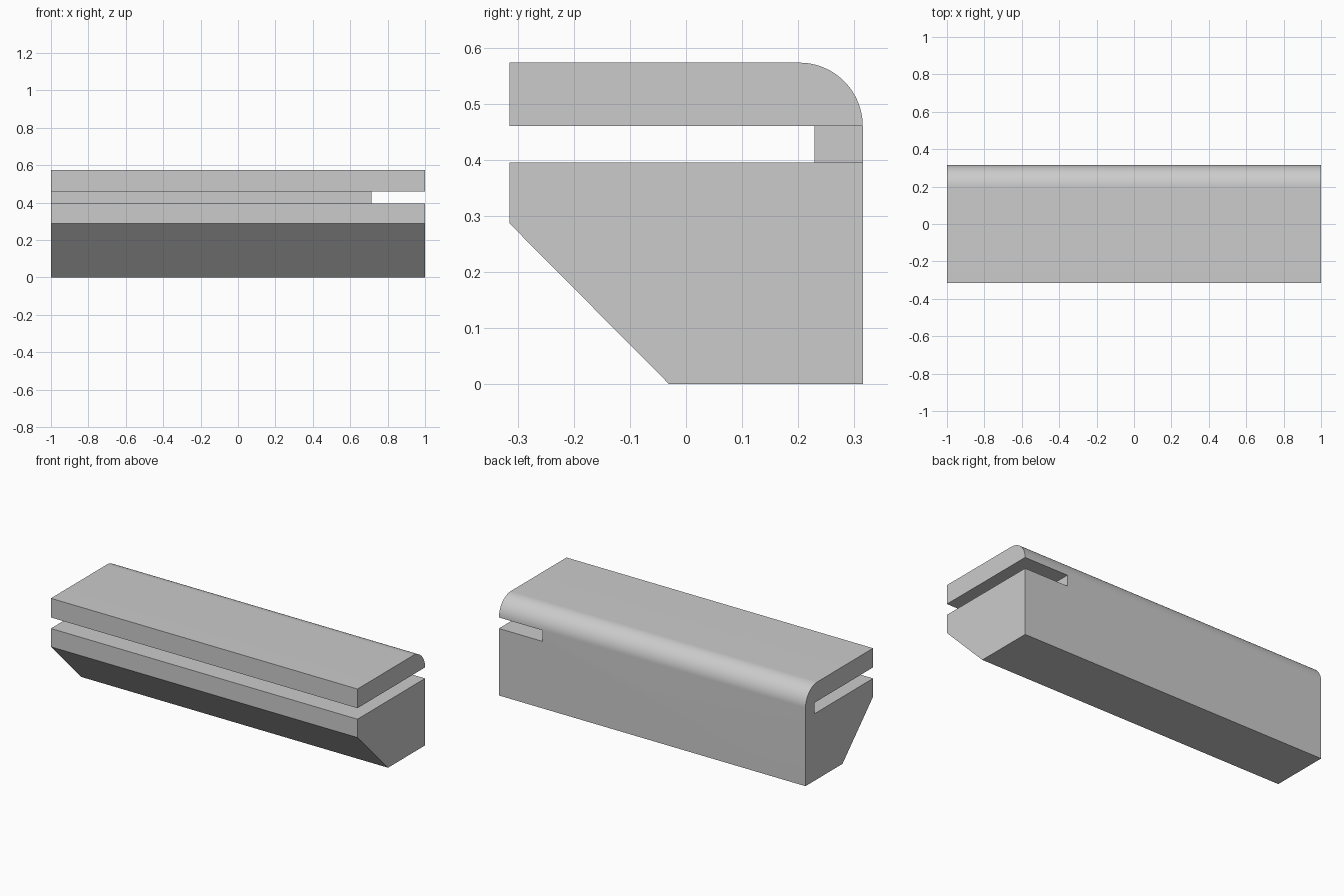
import bpy
import bmesh
from math import sin, cos, radians
from mathutils import Vector

cube = bpy.data.objects.get("Cube")
if cube:
    bpy.data.objects.remove(cube, do_unlink=True)

HALF, DEPTH, TOP = 1.0, 0.315, 0.573       # half length, half depth, height
SLOT_LOW, SLOT_HIGH = 0.395, 0.46
WALL_Y, NOTCH_X = 0.229, 0.714
RADIUS = TOP - SLOT_HIGH


def prism(name, outline, sweep):
    """Sweep a closed outline along a vector into a solid."""
    bm = bmesh.new()
    face = bm.faces.new([bm.verts.new(p) for p in outline])
    out = bmesh.ops.extrude_face_region(bm, geom=[face])
    verts = [g for g in out["geom"] if isinstance(g, bmesh.types.BMVert)]
    bmesh.ops.translate(bm, verts=verts, vec=Vector(sweep))
    bmesh.ops.recalc_face_normals(bm, faces=bm.faces)
    mesh = bpy.data.meshes.new(name)
    bm.to_mesh(mesh)
    bm.free()
    obj = bpy.data.objects.new(name, mesh)
    bpy.context.collection.objects.link(obj)
    return obj


grey = bpy.data.materials.new("plain_grey")
grey.use_nodes = True
colour = (0.6, 0.6, 0.6, 1.0)
grey.diffuse_color = colour
grey.node_tree.nodes["Principled BSDF"].inputs["Base Color"].default_value = colour

# Body: side profile with chamfered lower front and rounded upper back
steps = 24
profile = [(-0.03, 0), (DEPTH, 0)]
for i in range(steps + 1):
    a = radians(90 * i / steps)
    profile.append((DEPTH - RADIUS + RADIUS * cos(a), SLOT_HIGH + RADIUS * sin(a)))
profile += [(-DEPTH, TOP), (-DEPTH, 0.287)]
body = prism("slotted_bar", [(-HALF, y, z) for y, z in profile], (2 * HALF, 0, 0))
body.data.materials.append(grey)

# Slot: L-shaped cutter, open at the front, both ends and the left rear corner
far = 1.2
plan = [(-far, -far), (far, -far), (far, far), (NOTCH_X, far),
        (NOTCH_X, WALL_Y), (-far, WALL_Y)]
cutter = prism("slot_cutter", [(x, y, SLOT_LOW) for x, y in plan],
               (0, 0, SLOT_HIGH - SLOT_LOW))
cutter.hide_render = True

cut = body.modifiers.new("slot", "BOOLEAN")
cut.operation = "DIFFERENCE"
cut.solver = "EXACT"
cut.object = cutter
bpy.context.view_layer.objects.active = body
body.select_set(True)
bpy.ops.object.modifier_apply(modifier=cut.name)
bpy.data.objects.remove(cutter, do_unlink=True)

# Smooth the rounded back edge, keep the corners sharp
bpy.ops.object.shade_smooth_by_angle(angle=radians(30))
